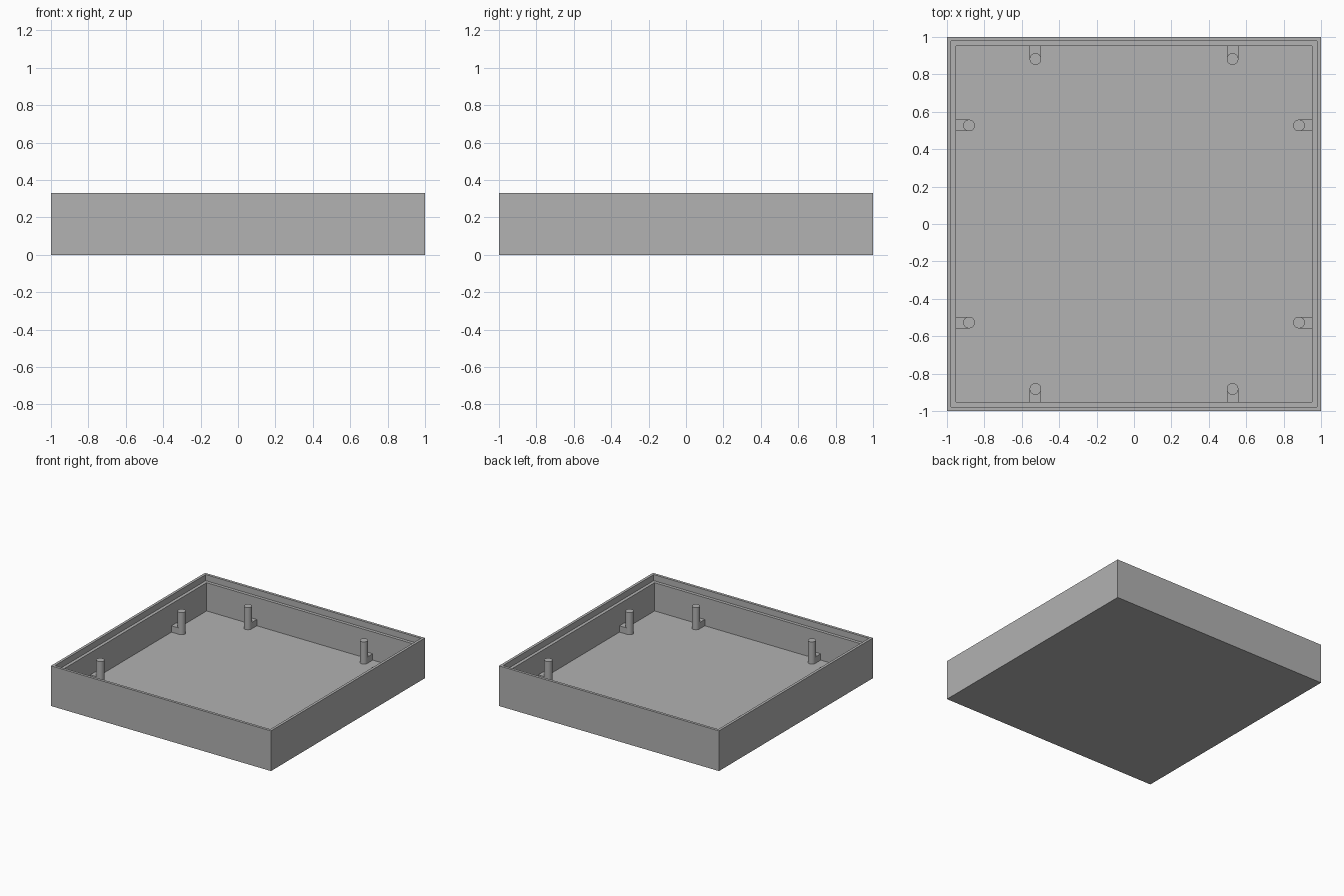
import bpy, bmesh, math
from mathutils import Matrix

cube = bpy.data.objects.get("Cube")
if cube:
    bpy.data.objects.remove(cube, do_unlink=True)

HEIGHT, FLOOR, LEDGE = 0.33, 0.048, 0.28
OUTER, LIP, INNER = 1.0, 0.978, 0.952
POST_RADIUS, POST_TOP, BLOCK_TOP = 0.031, 0.23, 0.10
POST_IN, POST_ALONG = 0.882, 0.527

grey = bpy.data.materials.new("plain grey")
grey.use_nodes = True
colour = (0.445, 0.445, 0.445, 1)
grey.diffuse_color = colour
grey.node_tree.nodes["Principled BSDF"].inputs["Base Color"].default_value = colour


def finish(name, bm):
    bmesh.ops.recalc_face_normals(bm, faces=bm.faces[:])
    mesh = bpy.data.meshes.new(name)
    bm.to_mesh(mesh)
    bm.free()
    mesh.materials.append(grey)
    obj = bpy.data.objects.new(name, mesh)
    bpy.context.collection.objects.link(obj)
    return obj


# Tray: square rings skinned from the underside, over the rim, to the floor
bm = bmesh.new()
profile = [(OUTER, 0), (OUTER, HEIGHT), (LIP, HEIGHT),
           (LIP, LEDGE), (INNER, LEDGE), (INNER, FLOOR)]
rings = [[bm.verts.new((sx * half, sy * half, z))
          for sx, sy in ((-1, -1), (1, -1), (1, 1), (-1, 1))]
         for half, z in profile]
for low, high in zip(rings, rings[1:]):
    for i in range(4):
        j = (i + 1) % 4
        bm.faces.new((low[i], low[j], high[j], high[i]))
bm.faces.new(rings[0][::-1])
bm.faces.new(rings[-1])
finish("tray", bm)


def add_post(name, turn, along):
    # Round post standing on the floor
    base = FLOOR - 0.01
    bm = bmesh.new()
    bmesh.ops.create_cone(
        bm, cap_ends=True, segments=32, radius1=POST_RADIUS, radius2=POST_RADIUS,
        depth=POST_TOP - base,
        matrix=turn @ Matrix.Translation((along, POST_IN, (POST_TOP + base) / 2)))
    post = finish(name + "_post", bm)
    for poly in post.data.polygons:
        poly.use_smooth = abs(poly.normal.z) < 0.5
    for edge in post.data.edges:
        a, b = (post.data.vertices[v].co.z for v in edge.vertices)
        edge.use_edge_sharp = abs(a - b) < 0.001

    # Low block tying the post to the wall
    end = INNER + 0.01
    bm = bmesh.new()
    size = Matrix.Diagonal((POST_RADIUS * 2, end - POST_IN, BLOCK_TOP - base, 1))
    place = Matrix.Translation((along, (end + POST_IN) / 2, (BLOCK_TOP + base) / 2))
    bmesh.ops.create_cube(bm, size=1, matrix=turn @ place @ size)
    finish(name + "_block", bm)


# Two posts along each of the four walls
for k, side in enumerate(("back", "right", "front", "left")):
    turn = Matrix.Rotation(k * math.pi / 2, 4, "Z")
    for n, along in enumerate((-POST_ALONG, POST_ALONG), 1):
        add_post(f"{side}_{n}", turn, along)
